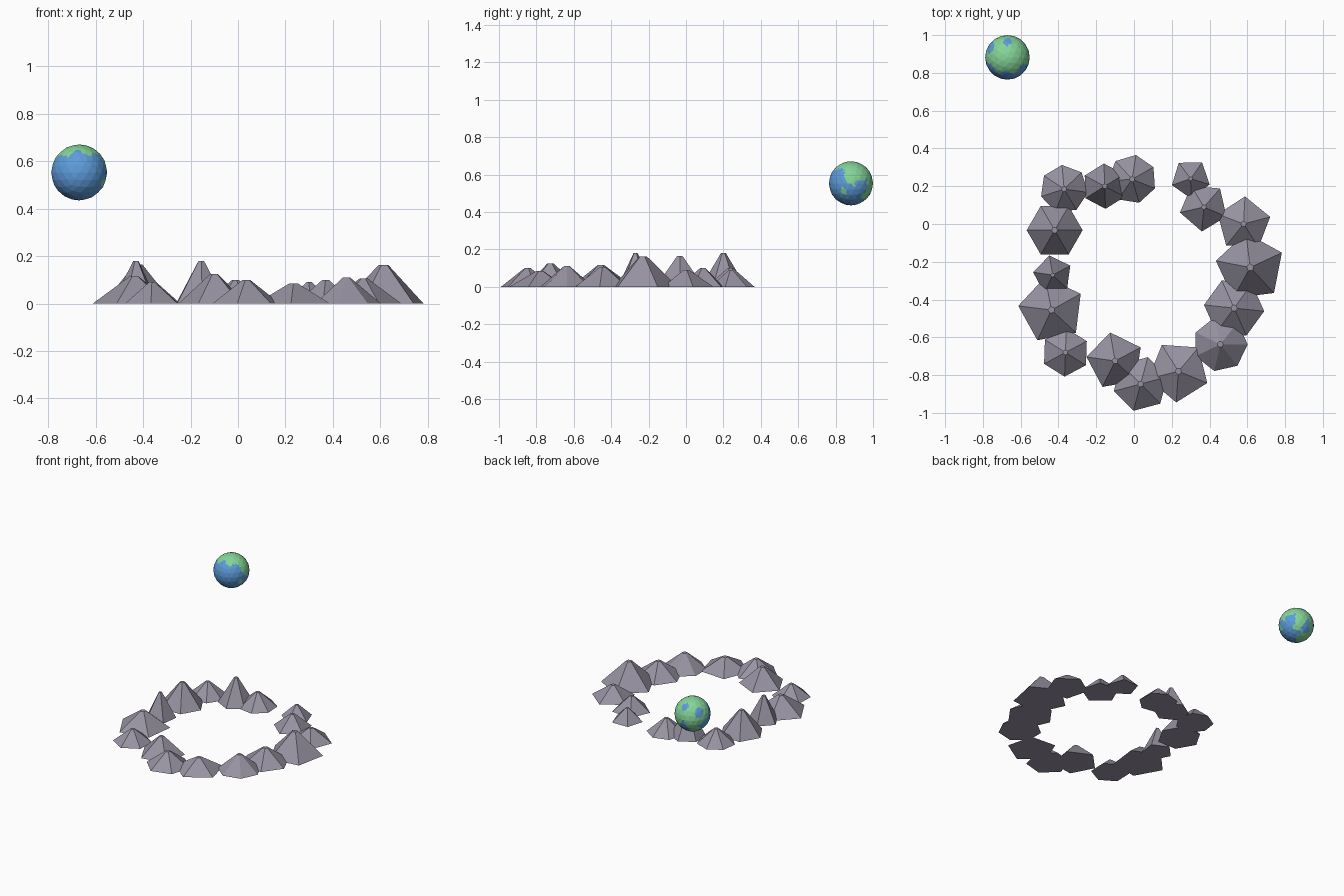
import bpy, bmesh, math
from mathutils import Vector

if "Cube" in bpy.data.objects:
    bpy.data.objects.remove(bpy.data.objects["Cube"])


def material(name, rgb):
    mat = bpy.data.materials.new(name)
    mat.use_nodes = True
    color = (*rgb, 1)
    mat.diffuse_color = color
    mat.node_tree.nodes["Principled BSDF"].inputs["Base Color"].default_value = color
    return mat


rock = material("rock_grey", (0.31, 0.29, 0.36))
ocean = material("ocean_blue", (0.11, 0.33, 0.70))
land = material("land_green", (0.23, 0.66, 0.31))


def add_object(name, bm, mats):
    mesh = bpy.data.meshes.new(name)
    bm.to_mesh(mesh)
    bm.free()
    for mat in mats:
        mesh.materials.append(mat)
    obj = bpy.data.objects.new(name, mesh)
    bpy.context.collection.objects.link(obj)
    return obj


def mountain(index, x, y, radius, height, sides, turn):
    """Flat-faced cone with a small cut-off peak and a closed base."""
    bm = bmesh.new()

    def ring(r, z):
        angles = [math.radians(turn) + math.tau * i / sides for i in range(sides)]
        return [bm.verts.new((r * math.cos(a), r * math.sin(a), z)) for a in angles]

    base, peak = ring(radius, 0), ring(radius * 0.11, height)
    bm.faces.new(base[::-1])
    bm.faces.new(peak)
    for i in range(sides):
        j = (i + 1) % sides
        bm.faces.new((base[i], base[j], peak[j], peak[i]))
    obj = add_object(f"mountain_{index}", bm, [rock])
    obj.location = (x, y, 0)


# Ring of mountains: x, y, radius, height, sides, turn in degrees
for index, spec in enumerate([
    (-.37, .185, .128, .10, 7, 95),
    (-.155, .20, .12, .18, 6, 92),
    (-.01, .237, .13, .10, 7, 81),
    (.30, .24, .105, .09, 5, 55),
    (.37, .09, .13, .10, 5, 49),
    (.58, 0, .146, .09, 5, 87),
    (.615, -.23, .185, .163, 5, 25),
    (.53, -.445, .16, .105, 6, -6),
    (.457, -.637, .145, .11, 7, 0),
    (.235, -.78, .165, .085, 5, 50),
    (.035, -.847, .147, .10, 6, 15),
    (-.10, -.725, .153, .125, 5, 28),
    (-.363, -.68, .128, .09, 6, 28),
    (-.437, -.455, .177, .115, 5, 29),
    (-.43, -.27, .105, .18, 5, 28),
    (-.42, -.033, .148, .165, 6, 0),
], 1):
    mountain(index, *spec)

# Seas inside the large continent and islands outside it: direction, angular radius
SEAS = [((0, .88, -.46), .32), ((-.8, .42, .42), .24),
        ((.08, .72, .68), .26), ((.86, .45, -.1), .32)]
ISLANDS = [((.4, .7, -.63), .3), ((.87, -.3, -.35), .14), ((-.3, .4, -.87), .55)]


def inside(n, blobs, wobble):
    return any(n.angle(Vector(d)) < r + wobble for d, r in blobs)


def is_land(n):
    wobble = 0.07 * (math.sin(9 * n.x + 2) + math.sin(8 * n.y + 7 * n.z))
    if inside(n, SEAS, wobble):
        return False
    return n.dot(Vector((0, .7, .7))) > 0.06 + wobble or inside(n, ISLANDS, wobble)


# Planet: each facet is split flat so the coastlines are finer than the facets
bm = bmesh.new()
bmesh.ops.create_icosphere(bm, subdivisions=3, radius=0.118)
bmesh.ops.subdivide_edges(bm, edges=bm.edges[:], cuts=1, use_grid_fill=True)
for face in bm.faces:
    face.material_index = int(is_land(face.calc_center_median().normalized()))
planet = add_object("planet", bm, [ocean, land])
planet.location = (-.67, .882, .553)
